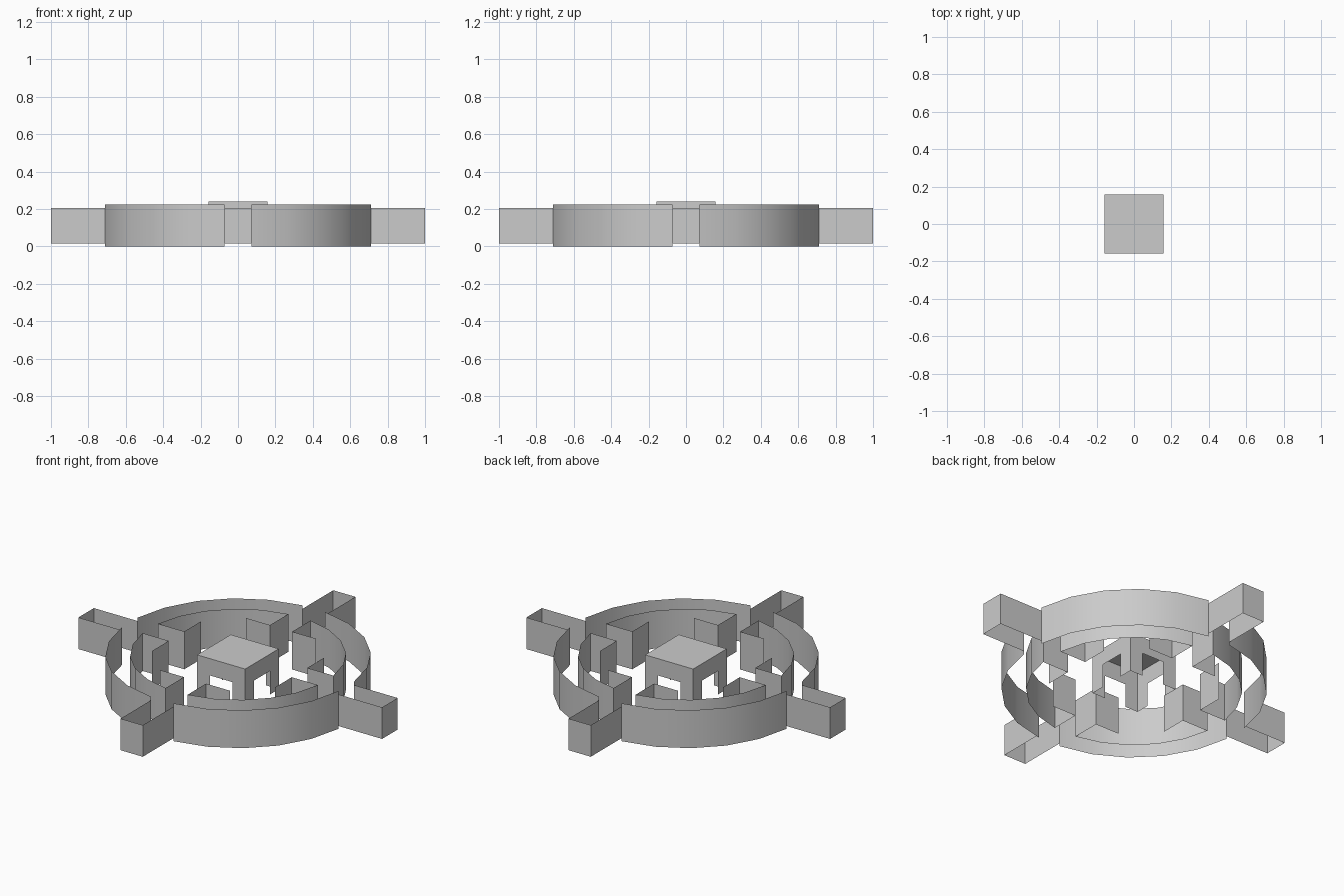
import bpy, bmesh, math
from mathutils import Matrix

if "Cube" in bpy.data.objects:
    bpy.data.objects.remove(bpy.data.objects["Cube"])

W = 0.073          # half width of the arms and of the gaps in the ring


def arc(r, a0, a1, n=5):
    return [(r * math.cos(a0 + (a1 - a0) * i / n),
             r * math.sin(a0 + (a1 - a0) * i / n)) for i in range(n + 1)]


def strip(bm, pts, z0, z1, closed=False):
    """Upright wall along a plan path, facing right of the direction of travel."""
    lo = [bm.verts.new((x, y, z0)) for x, y in pts]
    hi = [bm.verts.new((x, y, z1)) for x, y in pts]
    n = len(pts)
    for i in range(n if closed else n - 1):
        j = (i + 1) % n
        bm.faces.new((lo[i], lo[j], hi[j], hi[i]))
    return hi


def finish(bm, name, turn=0, smooth=False):
    bm.transform(Matrix.Rotation(turn * math.pi / 2, 4, 'Z'))
    mesh = bpy.data.meshes.new(name)
    bm.to_mesh(mesh)
    bm.free()
    ob = bpy.data.objects.new(name, mesh)
    bpy.context.collection.objects.link(ob)
    if smooth:
        bpy.ops.object.select_all(action='DESELECT')
        ob.select_set(True)
        bpy.context.view_layer.objects.active = ob
        bpy.ops.object.shade_smooth_by_angle(angle=math.radians(30))
    return ob


R_OUT, R_IN = 0.716, 0.582
a_out = math.asin(W / R_OUT)
a_in = math.asin(W / R_IN)
A, B = 0.405, 0.23   # stepped ends of the openings

for q in range(4):
    # outer rim, one quarter
    bm = bmesh.new()
    strip(bm, arc(R_OUT, a_out, math.pi / 2 - a_out), 0, 0.225)
    finish(bm, f"outer_rim_{q}", q, True)

    # inner rim with its returned ends beside the arms
    bm = bmesh.new()
    path = [(B, A), (W, A)] + arc(R_IN, math.pi / 2 - a_in, a_in) + [(A, W), (A, B)]
    strip(bm, path, 0, 0.225)
    finish(bm, f"inner_rim_{q}", q, True)

    # projecting arm end
    bm = bmesh.new()
    strip(bm, [(0.712, -W), (1, -W), (1, W), (0.712, W)], 0.017, 0.205)
    finish(bm, f"arm_end_{q}", q)

# centre block: cap, skirt and four corner legs
S = 0.158
bm = bmesh.new()
top = strip(bm, [(S, -S), (S, S), (-S, S), (-S, -S)], 0.14, 0.24, closed=True)
bm.faces.new(top)
for sx, sy in ((1, 1), (-1, 1), (-1, -1), (1, -1)):
    leg = [(sx * S, sy * W), (sx * S, sy * S), (sx * W, sy * S)]
    strip(bm, leg if sx * sy > 0 else leg[::-1], 0, 0.14)
finish(bm, "centre_block")
